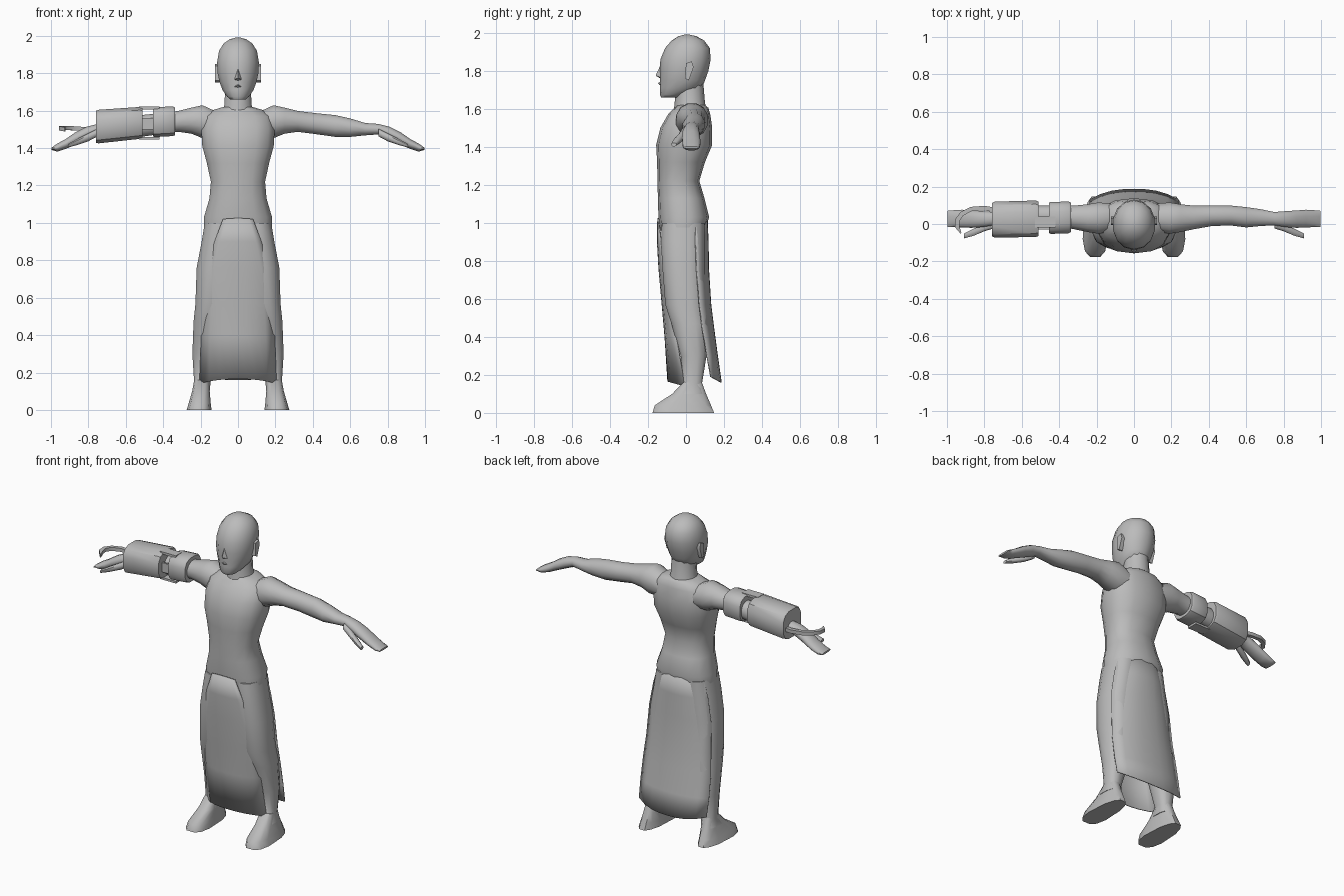
import bpy, math
from mathutils import Vector

grey = bpy.data.materials.new("plain_grey")
grey.diffuse_color = (0.5, 0.5, 0.5, 1)


def make(name, verts, faces, angle=50):
    me = bpy.data.meshes.new(name)
    me.from_pydata(verts, [], faces)
    me.materials.append(grey)
    ob = bpy.data.objects.new(name, me)
    bpy.context.collection.objects.link(ob)
    bpy.ops.object.select_all(action='DESELECT')
    ob.select_set(True)
    bpy.context.view_layer.objects.active = ob
    bpy.ops.object.mode_set(mode='EDIT')
    bpy.ops.mesh.select_all(action='SELECT')
    bpy.ops.mesh.normals_make_consistent(inside=False)
    bpy.ops.object.mode_set(mode='OBJECT')
    bpy.ops.object.shade_smooth_by_angle(angle=math.radians(angle))
    return ob


def ring(axis, p, a0, a1, b0, b1, n=14, e=2.4):
    """Rounded-box outline across an axis, between two pairs of limits."""
    out = []
    for i in range(n):
        t = 2 * math.pi * (i + 0.5) / n
        c, s = math.cos(t), math.sin(t)
        a = (a0 + a1) / 2 + (a1 - a0) / 2 * math.copysign(abs(c) ** (2 / e), c)
        b = (b0 + b1) / 2 + (b1 - b0) / 2 * math.copysign(abs(s) ** (2 / e), s)
        out.append((p, a, b) if axis == 'x' else (a, b, p))
    return out


def loft(name, rings, angle=50):
    n = len(rings[0])
    verts = [v for r in rings for v in r]
    faces = [(k * n + i, k * n + (i + 1) % n, (k + 1) * n + (i + 1) % n, (k + 1) * n + i)
             for k in range(len(rings) - 1) for i in range(n)]
    faces += [tuple(range(n)), tuple(range(len(verts) - n, len(verts)))]
    return make(name, verts, faces, angle)


def flip(rings, side):
    return [[(side * x, y, z) for x, y, z in r] for r in rings]


# Torso: z, half width, front, back
torso = [(0.96, .185, -.135, .10), (1.03, .186, -.145, .122), (1.13, .156, -.148, .097),
         (1.22, .148, -.15, .07), (1.32, .17, -.152, .10), (1.41, .195, -.157, .138),
         (1.50, .20, -.135, .138), (1.57, .185, -.095, .128), (1.605, .13, -.06, .118),
         (1.62, .08, -.05, .10)]
loft("torso", [ring('z', z, -w, w, f, b) for z, w, f, b in torso])

# Neck and head
neck = [(1.58, .095, -.065, .115), (1.63, .074, -.06, .10), (1.75, .07, -.05, .09)]
loft("neck", [ring('z', z, -w, w, f, b, e=2) for z, w, f, b in neck])
head = [(1.66, .042, -.13, -.03), (1.675, .06, -.138, .0), (1.71, .085, -.138, .085),
        (1.75, .10, -.138, .10), (1.80, .112, -.138, .118), (1.86, .114, -.135, .13),
        (1.92, .104, -.11, .125), (1.96, .078, -.075, .095), (1.982, .045, -.04, .055),
        (1.99, .015, -.01, .02)]
loft("head", [ring('z', z, -w, w, f, b, e=2.1) for z, w, f, b in head])
make("nose", [(0, -.13, 1.84), (-.022, -.13, 1.765), (.022, -.13, 1.765), (0, -.16, 1.775),
              (0, -.12, 1.75)],
     [(0, 1, 3), (0, 3, 2), (1, 4, 3), (3, 4, 2), (0, 2, 4), (0, 4, 1)])
make("lips", [(-.03, -.125, 1.725), (.03, -.125, 1.725), (0, -.148, 1.735), (0, -.12, 1.705),
              (0, -.12, 1.75)],
     [(0, 3, 2), (3, 1, 2), (1, 4, 2), (4, 0, 2), (0, 4, 1, 3)])

# Arm: x, front, back, bottom, top
arm = [(.10, -.04, .11, 1.45, 1.59), (.19, -.055, .118, 1.45, 1.632), (.25, -.045, .108, 1.475, 1.618),
       (.32, -.03, .10, 1.485, 1.60), (.42, -.012, .10, 1.472, 1.588), (.52, -.01, .10, 1.458, 1.578),
       (.60, -.02, .092, 1.458, 1.56), (.68, -.012, .08, 1.467, 1.535), (.75, -.008, .065, 1.472, 1.53),
       (.81, -.018, .07, 1.445, 1.515), (.87, -.022, .074, 1.418, 1.485), (.92, -.02, .078, 1.395, 1.45),
       (.965, -.018, .075, 1.38, 1.425), (.998, -.018, .072, 1.39, 1.402)]
thumb = [(.75, -.025, .02, 1.462, 1.505), (.80, -.04, .0, 1.435, 1.48),
         (.86, -.065, -.025, 1.415, 1.45), (.91, -.078, -.05, 1.402, 1.422)]
# Leg and foot: z, inner, outer, front, back
leg = [(1.0, .0, .18, -.13, .10), (.90, .005, .197, -.135, .10), (.76, .015, .224, -.127, .10),
       (.57, .05, .23, -.112, .105), (.47, .07, .24, -.08, .118), (.30, .10, .246, -.03, .11),
       (.15, .145, .236, -.012, .085), (.10, .15, .246, -.07, .105)]
foot = [(.16, .15, .236, -.015, .085), (.10, .15, .246, -.075, .108),
        (.04, .145, .264, -.168, .135), (.0, .14, .276, -.18, .152)]
for s, side in ((-1, "right"), (1, "left")):
    loft(side + "_arm", flip([ring('x', *r, n=12, e=2.1) for r in arm], s))
    loft(side + "_thumb", flip([ring('x', *r, n=8) for r in thumb], s))
    loft(side + "_leg", flip([ring('z', *r, n=12) for r in leg], s))
    # Foot tapers towards heel and turns out at the toes
    rings = [[((x - .2) * (1 - max(0, y) * 2) + .2, y, z) for x, y, z in ring('z', *r, n=12, e=3)]
             for r in foot]
    loft(side + "_foot", flip(rings, s))
    # Ear: small swept-back plate
    ear = [(s * x, y, z) for x in (.10, .124)
           for y, z in ((-.005, 1.76), (.015, 1.75), (.04, 1.82), (.03, 1.85), (0, 1.84))]
    make(side + "_ear", ear, [(0, 1, 2, 3, 4), (9, 8, 7, 6, 5)] +
         [(i, (i + 1) % 5, (i + 1) % 5 + 5, i + 5) for i in range(5)])


def panel(name, rows, n=8):
    """Curved cloth: z middle, z edge, half width, y middle, y edge."""
    verts, faces = [], []
    for zm, ze, w, ym, ye in rows:
        for i in range(n + 1):
            t = 2 * i / n - 1
            k = abs(t) ** 2.5
            verts.append((w * t, ym + (ye - ym) * k, zm + (ze - zm) * k))
    for r in range(len(rows) - 1):
        for i in range(n):
            a = r * (n + 1) + i
            faces.append((a, a + 1, a + n + 2, a + n + 1))
    ob = make(name, verts, faces)
    mod = ob.modifiers.new("cloth", 'SOLIDIFY')
    mod.thickness = 0.006
    mod.offset = 0


panel("front_cloth", [(1.025, 1.02, .08, -.148, -.143), (.90, .90, .125, -.15, -.13),
                      (.76, .76, .165, -.142, -.11), (.57, .57, .185, -.125, -.085),
                      (.40, .40, .195, -.11, -.05), (.165, .14, .205, -.095, -.005)])
panel("back_cloth", [(1.04, 1.04, .15, .11, .05), (.90, .90, .19, .116, .05),
                     (.76, .76, .215, .118, .055), (.57, .57, .225, .13, .07),
                     (.45, .45, .235, .145, .085), (.30, .30, .238, .165, .11),
                     (.16, .19, .235, .185, .13)])

# Forearm and upper-arm cuffs on the right arm
loft("forearm_cuff", [ring('x', *r, n=12, e=2.8) for r in (
    (-.758, -.068, .115, 1.425, 1.602), (-.745, -.075, .122, 1.423, 1.607),
    (-.525, -.072, .128, 1.447, 1.622), (-.51, -.066, .122, 1.45, 1.618))], 35)
loft("elbow_cuff", [ring('x', *r, n=12, e=2.8) for r in (
    (-.455, -.05, .115, 1.46, 1.615), (-.445, -.055, .12, 1.457, 1.62),
    (-.35, -.052, .122, 1.462, 1.625), (-.338, -.046, .116, 1.466, 1.62))], 35)
# Straps joining the two cuffs
for name, y0, y1, z0, z1 in (("top_strap", -.02, .04, 1.607, 1.622), ("bottom_strap", -.02, .05, 1.447, 1.46),
                             ("front_strap", -.03, -.018, 1.50, 1.56)):
    loft(name, [ring('x', x, y0, y1, z0, z1, n=4, e=40) for x in (-.53, -.42)], 30)

# Curved guard over the right hand
path = [Vector((-.74, .075, 1.495)), Vector((-.80, .085, 1.50)), Vector((-.87, .08, 1.505)),
        Vector((-.92, .055, 1.508)), Vector((-.945, .02, 1.508)), Vector((-.945, -.015, 1.505)),
        Vector((-.925, -.05, 1.50))]
guard = []
for i, p in enumerate(path):
    d = (path[min(i + 1, 6)] - path[max(i - 1, 0)]).normalized()
    side = Vector((-d.y, d.x, 0)) * (.012 if i < 6 else .003)
    up = Vector((0, 0, .011))
    guard.append([tuple(p + a * side + b * up) for a, b in ((-1, -1), (1, -1), (1, 1), (-1, 1))])
loft("hand_guard", guard)
